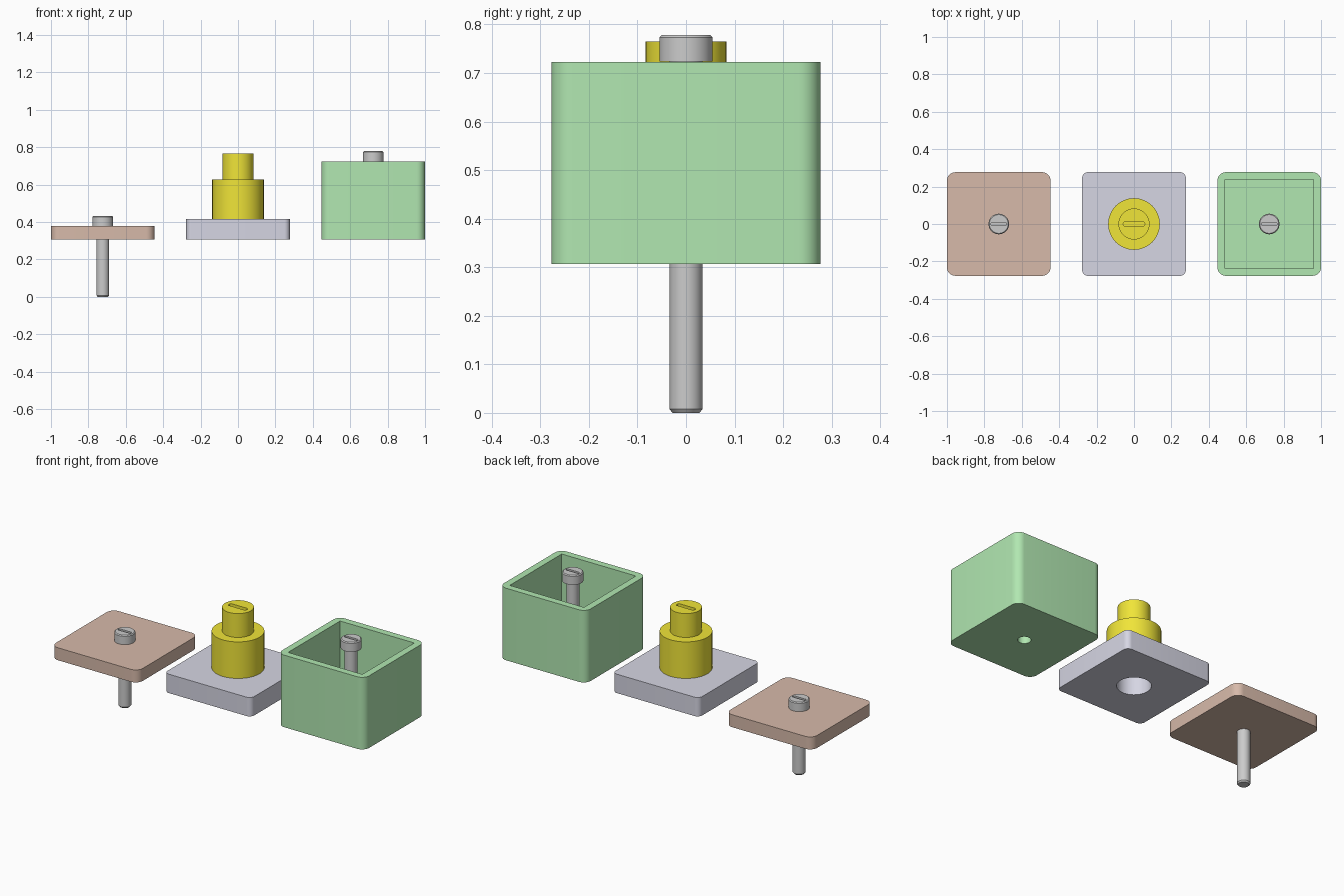
import bpy, bmesh, math

if "Cube" in bpy.data.objects:
    bpy.data.objects.remove(bpy.data.objects["Cube"])

Z0 = 0.307      # underside of plates and box
HALF = 0.277    # half width of the square parts
PX = 0.723      # x offset of the outer parts


def material(name, rgb):
    m = bpy.data.materials.new(name)
    m.diffuse_color = (*rgb, 1)
    m.use_nodes = True
    m.node_tree.nodes["Principled BSDF"].inputs["Base Color"].default_value = m.diffuse_color
    return m


def rounded_outline(hx, hy, r, n=8):
    pts = []
    for k, (sx, sy) in enumerate([(1, 1), (-1, 1), (-1, -1), (1, -1)]):
        for i in range(n + 1):
            a = (k + i / n) * math.pi / 2
            pts.append((sx * (hx - r) + r * math.cos(a), sy * (hy - r) + r * math.sin(a)))
    return pts


def circle(r, n=48):
    return [(r * math.cos(2 * math.pi * i / n), r * math.sin(2 * math.pi * i / n)) for i in range(n)]


def loft(name, x, sections, mat=None):
    """Closed solid through a stack of (outline, z) sections."""
    bm = bmesh.new()
    rings = [[bm.verts.new((px, py, z)) for px, py in o] for o, z in sections]
    n = len(rings[0])
    for a, b in zip(rings, rings[1:]):
        for i in range(n):
            j = (i + 1) % n
            bm.faces.new((a[i], a[j], b[j], b[i]))
    bm.faces.new(rings[0][::-1])
    bm.faces.new(rings[-1])
    bm.normal_update()
    me = bpy.data.meshes.new(name)
    bm.to_mesh(me)
    bm.free()
    ob = bpy.data.objects.new(name, me)
    ob.location.x = x
    bpy.context.collection.objects.link(ob)
    if mat:
        me.materials.append(mat)
    return ob


def prism(name, x, outline, z0, z1, mat=None):
    return loft(name, x, [(outline, z0), (outline, z1)], mat)


def activate(ob):
    bpy.ops.object.select_all(action='DESELECT')
    ob.select_set(True)
    bpy.context.view_layer.objects.active = ob


def finish(ob, *cutters):
    """Subtract the cutters, then shade smooth with sharp edges kept."""
    bpy.context.view_layer.update()
    for c in cutters:
        activate(ob)
        mod = ob.modifiers.new("cut", 'BOOLEAN')
        mod.operation, mod.solver, mod.object = 'DIFFERENCE', 'EXACT', c
        bpy.ops.object.modifier_apply(modifier=mod.name)
        bpy.data.objects.remove(c)
    activate(ob)
    bpy.ops.object.shade_smooth_by_angle(angle=math.radians(30))


brown = material("brown", (0.68, 0.49, 0.40))
lavender = material("lavender", (0.67, 0.67, 0.77))
yellow = material("yellow", (0.87, 0.78, 0.04))
green = material("green", (0.44, 0.80, 0.44))
steel = material("steel", (0.66, 0.66, 0.66))


def screw(name, x, z):
    r, hr = 0.034, 0.055
    ob = loft(name, x, [(circle(r - 0.006), z), (circle(r), z + 0.008), (circle(r), z + 0.378),
                        (circle(hr), z + 0.378), (circle(hr), z + 0.427),
                        (circle(hr - 0.005), z + 0.432)], steel)
    slot = prism("slot_cutter", x, rounded_outline(0.042, 0.008, 0.0079), z + 0.415, z + 0.46)
    finish(ob, slot)


# Lid plate
finish(prism("lid_plate", -PX, rounded_outline(HALF, HALF, 0.045), Z0, 0.379, brown))

# Base plate with a round hole
base = prism("base_plate", 0, rounded_outline(HALF, HALF, 0.03), Z0, 0.416, lavender)
finish(base, prism("hole_cutter", 0, circle(0.088), Z0 - 0.1, 0.5))

# Stepped knob with a slot in its top
knob = loft("knob", 0, [(circle(0.138, 64), 0.416), (circle(0.138, 64), 0.627),
                        (circle(0.083, 64), 0.627), (circle(0.083, 64), 0.765)], yellow)
finish(knob, prism("slot_cutter", 0, rounded_outline(0.058, 0.013, 0.0129), 0.72, 0.8))

# Open box with a screw hole in its floor
box = prism("box", PX, rounded_outline(HALF, HALF, 0.045), Z0, 0.723, green)
inner = prism("inner_cutter", PX, [(0.237, 0.237), (-0.237, 0.237), (-0.237, -0.237), (0.237, -0.237)],
              Z0 + 0.0425, 0.8)
finish(box, inner, prism("hole_cutter", PX, circle(0.034), Z0 - 0.1, 0.5))

# Screws
screw("lid_screw", -PX, 0.0)
screw("box_screw", PX, 0.346)
